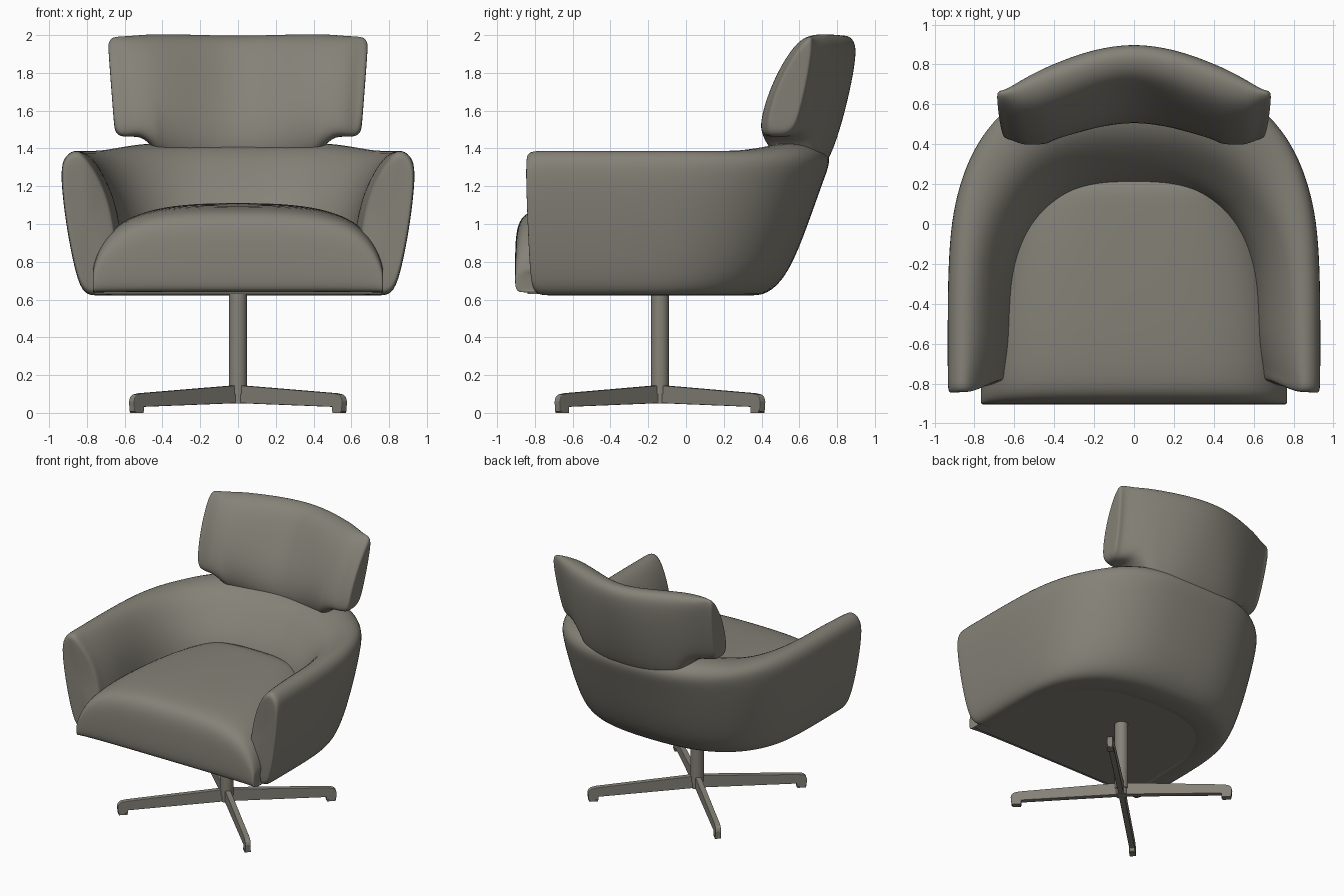
import bpy, bmesh, math
from mathutils import Vector, Matrix

old = bpy.data.objects.get("Cube")
if old:
    bpy.data.objects.remove(old, do_unlink=True)

# One warm grey for upholstery and base
mat = bpy.data.materials.new("warm_grey")
mat.use_nodes = True
grey = (0.235, 0.222, 0.186, 1)
mat.diffuse_color = grey
mat.node_tree.nodes["Principled BSDF"].inputs["Base Color"].default_value = grey


def finish(name, bm, subdivide=0, angle=None):
    bmesh.ops.recalc_face_normals(bm, faces=bm.faces[:])
    mesh = bpy.data.meshes.new(name)
    bm.to_mesh(mesh)
    bm.free()
    mesh.materials.append(mat)
    obj = bpy.data.objects.new(name, mesh)
    bpy.context.collection.objects.link(obj)
    if subdivide:
        mod = obj.modifiers.new("smooth_surface", "SUBSURF")
        mod.levels = mod.render_levels = subdivide
        mesh.polygons.foreach_set("use_smooth", [True] * len(mesh.polygons))
    if angle:
        bpy.ops.object.select_all(action="DESELECT")
        obj.select_set(True)
        bpy.context.view_layer.objects.active = obj
        bpy.ops.object.shade_smooth_by_angle(angle=math.radians(angle))
    return obj


def loft(name, rings):
    """Skin a list of closed rings and cap both ends."""
    bm = bmesh.new()
    loops = [[bm.verts.new(p) for p in ring] for ring in rings]
    for a, b in zip(loops, loops[1:]):
        for i in range(len(a)):
            j = (i + 1) % len(a)
            bm.faces.new((a[i], a[j], b[j], b[i]))
    bm.faces.new(loops[0])
    bm.faces.new(loops[-1])
    return finish(name, bm, 2)


def shrink(ring, scale, shift):
    """Copy of a ring scaled about its centre, for rounded ends."""
    mid = sum(ring, Vector()) / len(ring)
    return [mid + (p - mid) * scale + Vector(shift) for p in ring]


def mirrored(half):
    """Mirror rings in x; the last ring of the half lies on the centre line."""
    flip = [[Vector((-p.x, p.y, p.z)) for p in ring] for ring in half[:-1]]
    return half + flip[::-1]


def lerp(a, b, t):
    return a + (b - a) * t


def smooth(t):
    t = max(0, min(1, t))
    return t * t * (3 - 2 * t)


# Wraparound arm shell: (height, half width, back y, front y) round the section
OUTER_START, INNER_START, POWER = -0.35, -0.5, 2 / 2.65
levels = [
    (0.622, 0.74, 0.34, -0.80), (0.622, 0.815, 0.43, -0.82),
    (0.73, 0.86, 0.545, -0.835), (1.0, 0.912, 0.65, -0.85),
    (1.25, 0.94, 0.737, -0.86), (1.35, 0.928, 0.778, -0.86),
    (1.395, 0.87, 0.71, -0.855), (1.38, 0.79, 0.47, -0.835),
    (1.25, 0.70, 0.32, -0.79), (1.08, 0.635, 0.185, -0.755),
    (0.8, 0.6, 0.16, -0.76), (0.622, 0.6, 0.16, -0.78)]


def shell_ring(t):
    """t below 0 runs along the straight arm, 0 to 1 round the back."""
    ring = []
    for i, (z, a, b, f) in enumerate(levels):
        start = INNER_START if i > 6 else OUTER_START
        if t < 0:
            flare = 0.035 * t * t if i > 6 else 0
            ring.append(Vector((a + flare, lerp(start, f, -t), z)))
        else:
            q = t * math.pi / 2
            c, s = max(0, math.cos(q)) ** POWER, math.sin(q) ** POWER
            rise = 0.045 * smooth((t - 0.35) / 0.4) if z > 1.36 else 0
            ring.append(Vector((a * c, lerp(start, b, s), z + rise)))
    return ring


full = shell_ring(-0.88)
half = [shrink(full, 0.84, (0, -0.054, 0)), shrink(full, 0.94, (0, -0.05, 0)),
        shrink(full, 0.985, (0, -0.028, 0)), full]
half += [shell_ring(t) for t in (-0.65, -0.3, 0)]
half += [shell_ring(i / 10) for i in range(1, 11)]
loft("arm_shell", mirrored(half))

# Headrest with its neck: (height fraction, depth fraction) round the section
section = [(0, 0.45), (0.0, 0.2), (0.04, 0.05), (0.16, 0), (0.4, 0), (0.65, 0),
           (0.85, 0.02), (0.96, 0.12), (1, 0.4), (1, 0.7), (0.955, 0.92),
           (0.86, 1), (0.65, 1), (0.4, 1), (0.18, 1), (0.05, 0.96), (0, 0.75)]


def headrest_ring(x):
    low = lerp(1.28, 1.462, smooth((x - 0.37) / 0.16))
    high = 1.998 + 0.008 * smooth(x / 0.4) - 0.014 * smooth((x - 0.4) / 0.25)
    ring = []
    for v, d in section:
        z = lerp(low, high, v)
        k = (z - 1.45) / 0.5
        wing = smooth(x / 0.52)
        front = lerp(0.465, 0.72, k) - wing * (lerp(0.085, 0.15, k) + 0.15 * k * (1 - k))
        front += 0.9 * max(0, 1.46 - z) + 0.035 * smooth((x - 0.56) / 0.1)
        back = 0.80 + 0.165 * k - 0.055 * k * k
        back -= lerp(0.27, 0.26, k) * (x / 0.67) ** lerp(2.4, 1.8, k)
        ring.append(Vector((x * (0.965 + 0.06 * k), lerp(front, back, d), z)))
    return ring


tip = headrest_ring(0.63)
half = [shrink(tip, 0.72, (0.043, 0, 0)), shrink(tip, 0.87, (0.041, 0, 0)),
        shrink(tip, 0.965, (0.026, 0, 0)), tip]
half += [headrest_ring(x) for x in (0.58, 0.53, 0.48, 0.44, 0.4, 0.3, 0.2, 0.1, 0)]
loft("headrest", mirrored(half))

# Domed seat cushion: (y, height fraction) round the section
section = [(-0.86, 0), (-0.89, 0.03), (-0.905, 0.15), (-0.905, 0.5), (-0.897, 0.72),
           (-0.865, 0.87), (-0.78, 0.95), (-0.5, 0.985), (-0.1, 1), (0.1, 1), (0.26, 1),
           (0.26, 0.5), (0.26, 0), (-0.1, 0), (-0.5, 0)]


def seat_ring(x):
    height = 0.475 * (1 - (x / 0.778) ** 4) ** 0.4
    ring = []
    for y, v in section:
        taper = 1 - 0.35 * max(0, (y + 0.6) / 0.86) ** 2.5
        ring.append(Vector((x * taper, y, 0.636 + v * height)))
    return ring


half = [shrink(seat_ring(0.77), 0.9, (0.003, 0, 0))]
half += [seat_ring(x) for x in (0.77, 0.755, 0.72, 0.66, 0.57, 0.42, 0.22, 0)]
loft("seat_cushion", mirrored(half))


def prism(name, points, offset, matrix=Matrix(), bevel=0):
    """Extrude a flat outline."""
    bm = bmesh.new()
    face = bm.faces.new([bm.verts.new(p) for p in points])
    out = bmesh.ops.extrude_face_region(bm, geom=[face])["geom"]
    moved = [g for g in out if isinstance(g, bmesh.types.BMVert)]
    bmesh.ops.translate(bm, verts=moved, vec=offset)
    bm.transform(matrix)
    obj = finish(name, bm)
    if bevel:
        mod = obj.modifiers.new("soft_edges", "BEVEL")
        mod.width, mod.segments = bevel, 2
    return obj


# Flat underside panel
curve = [(0.76, -0.84)]
for i in range(13):
    q = i * math.pi / 24
    curve.append((0.76 * max(0, math.cos(q)) ** POWER,
                  lerp(OUTER_START, 0.36, math.sin(q) ** POWER)))
outline = curve + [(-x, y) for x, y in curve[-2::-1]]
prism("underside_panel", [(x, y, 0.63) for x, y in outline], (0, 0, 0.03))

# Pedestal column and hub
PIVOT = (0, -0.138)


def cylinder(name, radius, low, high):
    bm = bmesh.new()
    bmesh.ops.create_cone(bm, cap_ends=True, segments=32, radius1=radius, radius2=radius,
                          depth=high - low,
                          matrix=Matrix.Translation((*PIVOT, (low + high) / 2)))
    finish(name, bm, angle=40)


cylinder("column", 0.048, 0.1, 0.66)
cylinder("hub", 0.042, 0.05, 0.145)

# Four tapered legs with foot pads
leg = [(0, 0.052), (0.71, 0.032), (0.71, 0.005), (0.78, 0.005), (0.785, 0.06),
       (0.778, 0.082), (0.76, 0.097), (0.72, 0.104), (0, 0.147)]
pad = [(0.715, 0), (0.775, 0), (0.775, 0.012), (0.715, 0.012)]
for side, sx in (("left", 1), ("right", -1)):
    for end, sy in (("front", -1), ("back", 1)):
        turn = (Matrix.Translation((*PIVOT, 0))
                @ Matrix.Rotation(math.atan2(0.55 * sy, 0.57 * sx), 4, "Z"))
        for part, shape, w in (("leg", leg, 0.04), ("foot_pad", pad, 0.044)):
            prism(f"{end}_{side}_{part}", [(r, -w / 2, z) for r, z in shape],
                  (0, w, 0), turn, 0.004 if part == "leg" else 0)
